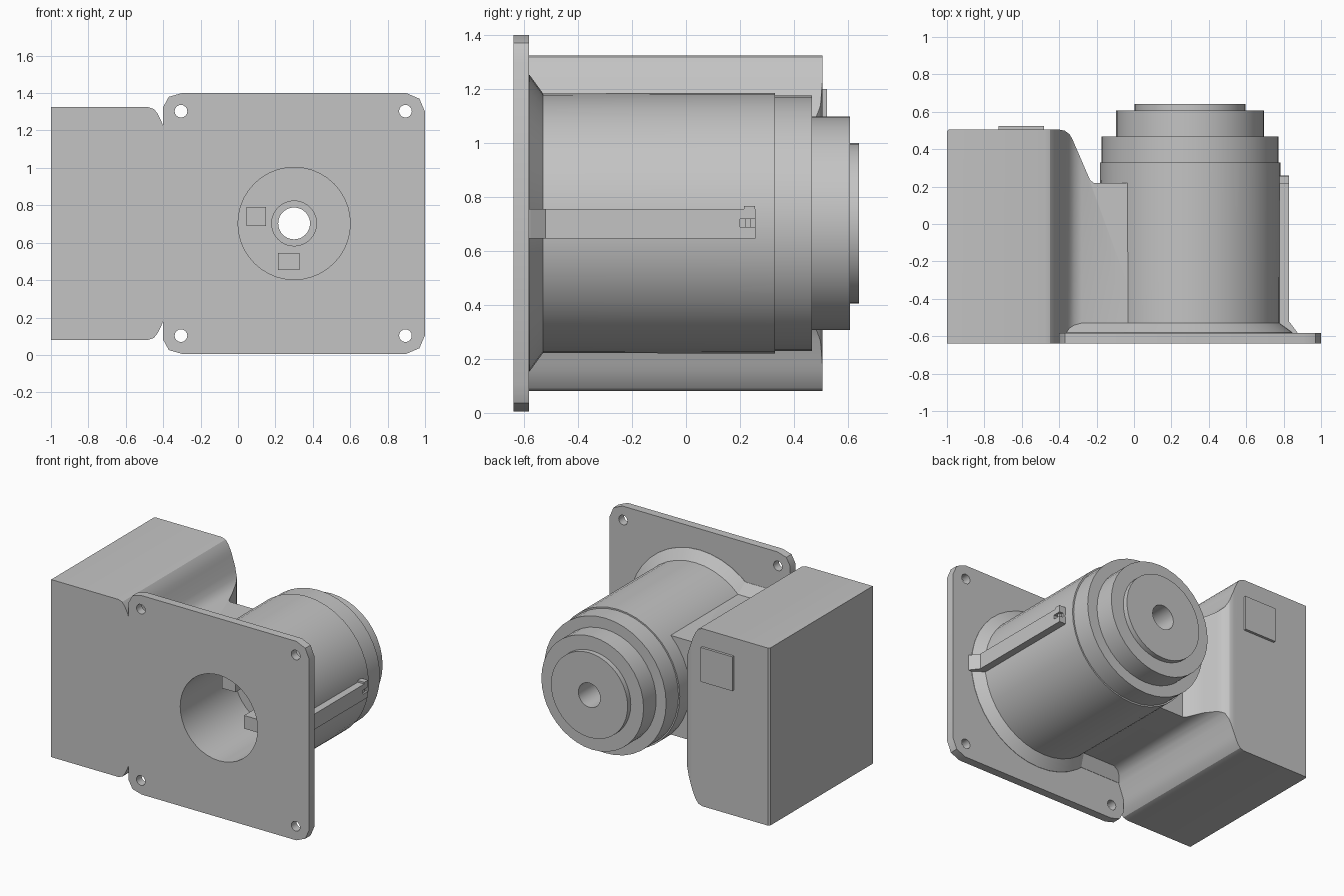
import bpy, bmesh, math
from mathutils import Vector

if "Cube" in bpy.data.objects:
    bpy.data.objects.remove(bpy.data.objects["Cube"])

grey = bpy.data.materials.new("plain grey")
grey.use_nodes = True
tone = (0.55, 0.55, 0.55, 1)
grey.diffuse_color = tone
grey.node_tree.nodes["Principled BSDF"].inputs["Base Color"].default_value = tone

AX, AZ = 0.3, 0.703   # motor axis, running along y
SEG = 40


def finish(name, bm):
    bmesh.ops.recalc_face_normals(bm, faces=bm.faces)
    me = bpy.data.meshes.new(name)
    bm.to_mesh(me)
    bm.free()
    me.materials.append(grey)
    ob = bpy.data.objects.new(name, me)
    bpy.context.collection.objects.link(ob)
    return ob


def prism(name, pts, axis, lo, hi):
    """Extrude a 2D outline along an axis; the outline uses the other two axes in order."""
    def place(p, d):
        c = list(p)
        c.insert(axis, d)
        return Vector(c)
    bm = bmesh.new()
    f = bm.faces.new([bm.verts.new(place(p, lo)) for p in pts])
    new = bmesh.ops.extrude_face_region(bm, geom=[f])["geom"]
    shift = place((0, 0), hi - lo)
    bmesh.ops.translate(bm, verts=[v for v in new if isinstance(v, bmesh.types.BMVert)], vec=shift)
    return finish(name, bm)


def box(name, x, y, z):
    return prism(name, [(x[0], z[0]), (x[1], z[0]), (x[1], z[1]), (x[0], z[1])], 1, *y)


def circle(x, z, r, n):
    return [(x + r * math.cos(math.tau * i / n), z + r * math.sin(math.tau * i / n)) for i in range(n)]


def lathe(name, profile):
    """Closed ring of (radius, y) points spun round the motor axis."""
    bm = bmesh.new()
    rings = [[bm.verts.new((x, y, z)) for x, z in circle(AX, AZ, r, SEG)] for r, y in profile]
    for a, b in zip(rings, rings[1:] + rings[:1]):
        for i in range(SEG):
            j = (i + 1) % SEG
            bm.faces.new((a[i], a[j], b[j], b[i]))
    return finish(name, bm)


def select(ob):
    bpy.ops.object.select_all(action='DESELECT')
    ob.select_set(True)
    bpy.context.view_layer.objects.active = ob


def combine(ob, other, op):
    select(ob)
    m = ob.modifiers.new("combine", 'BOOLEAN')
    m.operation, m.object, m.solver = op, other, 'EXACT'
    bpy.ops.object.modifier_apply(modifier=m.name)
    bpy.data.objects.remove(other)


def smooth(ob, deg=32):
    select(ob)
    bpy.ops.object.shade_smooth_by_angle(angle=math.radians(deg))


def mirror_z(pts):
    return pts + [(p, 2 * AZ - q) for p, q in reversed(pts)]


# Gear case: front silhouette crossed with plan silhouette
upper = [(-1, 1.325), (-0.48, 1.325), (-0.45, 1.315), (-0.43, 1.29), (-0.41, 1.25),
         (-0.365, 1.13), (-0.345, 1.09), (-0.32, 1.065), (-0.28, 1.05), (-0.02, 1.05)]
plan = [(-1, -0.64), (-1, 0.495), (-0.99, 0.505), (-0.4, 0.505), (-0.37, 0.499), (-0.345, 0.48),
        (-0.33, 0.455), (-0.235, 0.235), (-0.215, 0.22), (-0.02, 0.22), (-0.02, -0.64)]
case = prism("gear_case", mirror_z(upper), 1, -0.64, 0.6)
combine(case, prism("case_plan", plan, 2, -0.1, 1.6), 'INTERSECT')

# Mounting plate with clipped corners, joined to the case
right = [(1, 1.3), (0.97, 1.37), (0.9, 1.4)]
left = [(-0.3, 1.4), (-0.37, 1.38), (-0.4, 1.325)]
plate = prism("mounting_plate", mirror_z(right + left), 1, -0.64, -0.582)
combine(case, plate, 'UNION')
case.name = "gear_case_and_plate"

# Bore and bolt holes
holes = [(AX, AZ, 0.3, SEG)] + [(x, z, 0.034, 16) for x in (-0.305, 0.895) for z in (0.103, 1.303)]
for x, z, r, n in holes:
    combine(case, prism("hole_cutter", circle(x, z, r, n), 1, -0.8, -0.5), 'DIFFERENCE')
smooth(case)

# Stepped motor housing with flared foot, recess and shaft bore
motor = lathe("motor_housing", [
    (0.3, -0.6), (0.55, -0.6), (0.55, -0.58), (0.481, -0.53), (0.483, 0.33), (0.473, 0.33),
    (0.473, 0.467), (0.396, 0.467), (0.396, 0.607), (0.297, 0.607), (0.297, 0.642),
    (0.085, 0.642), (0.085, 0.3), (0.12, 0.3), (0.12, -0.04), (0.3, -0.04)])
smooth(motor)

# Fillets between the web and the plate
for side, s in (("upper", 1), ("lower", -1)):
    wedge = [(y, AZ + s * h) for y, h in ((-0.6, 0.42), (-0.58, 0.42), (-0.53, 0.347), (-0.53, 0.3), (-0.6, 0.3))]
    prism(side + "_web_fillet", wedge, 0, -0.37, 0.0)

# Side rail with flared foot and a small notched clip
rail = prism("side_rail", [(0.75, -0.59), (0.88, -0.59), (0.87, -0.575), (0.828, -0.52),
                           (0.828, 0.258), (0.75, 0.258)], 2, AZ - 0.056, AZ + 0.052)
combine(rail, box("notch_cutter", (0.8, 0.9), (0.2, 0.3), (AZ - 0.015, AZ + 0.015)), 'DIFFERENCE')
box("rail_clip", (0.77, 0.815), (0.22, 0.24), (AZ - 0.02, AZ + 0.02))
box("rail_end_lip", (0.75, 0.828), (0.215, 0.256), (AZ + 0.05, AZ + 0.064))

# Tabs inside the recess
box("left_recess_tab", (0.045, 0.15), (-0.24, -0.02), (0.69, 0.79))
box("lower_recess_tab", (0.215, 0.33), (-0.24, -0.02), (0.453, 0.545))

# Raised label plate on the back of the case
box("label_plate", (-0.725, -0.48), (0.5, 0.523), (0.96, 1.2))
